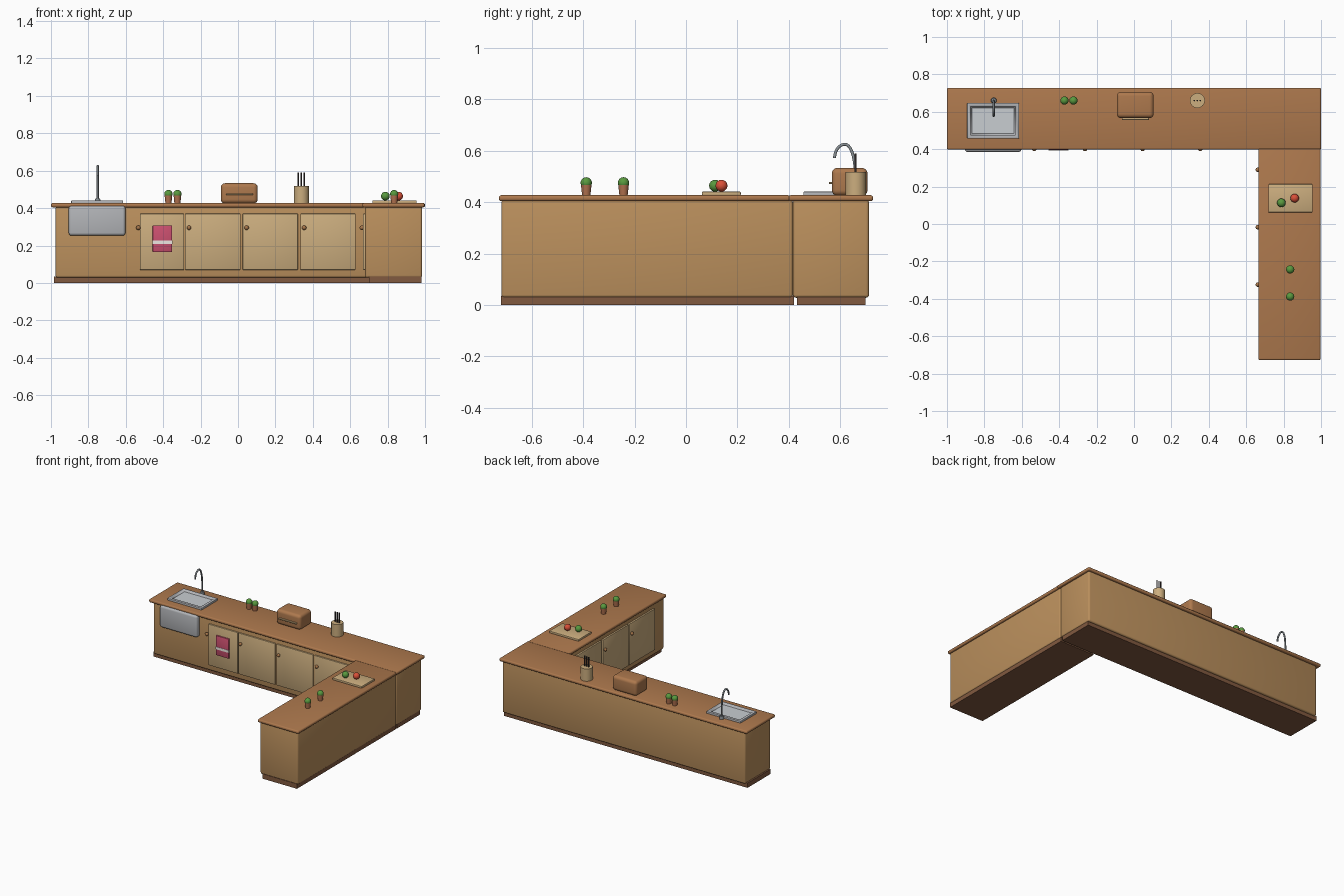
import bpy, bmesh, math
from mathutils import Vector

if "Cube" in bpy.data.objects:
    bpy.data.objects.remove(bpy.data.objects["Cube"])


def mat(name, r, g, b):
    m = bpy.data.materials.new(name)
    m.diffuse_color = (r, g, b, 1)
    m.use_nodes = True
    m.node_tree.nodes["Principled BSDF"].inputs["Base Color"].default_value = m.diffuse_color
    return m


WOOD = mat("cabinet_wood", 0.50, 0.28, 0.11)
TOP = mat("counter_wood", 0.42, 0.19, 0.075)
DARK = mat("plinth_wood", 0.22, 0.10, 0.05)
PALE = mat("pale_wood", 0.60, 0.42, 0.21)
KNOB = mat("knob_wood", 0.38, 0.18, 0.07)
STEEL = mat("steel", 0.45, 0.46, 0.48)
BASIN = mat("basin_steel", 0.58, 0.61, 0.64)
CHROME = mat("chrome", 0.25, 0.28, 0.30)
PINK = mat("towel_pink", 0.60, 0.08, 0.16)
WHITE = mat("white", 0.85, 0.80, 0.75)
GREEN = mat("green", 0.10, 0.32, 0.05)
RED = mat("red", 0.70, 0.08, 0.04)
CLAY = mat("clay", 0.45, 0.17, 0.08)
BLACK = mat("dark_utensil", 0.04, 0.03, 0.03)


def smooth(ob):
    bpy.ops.object.select_all(action='DESELECT')
    ob.select_set(True)
    bpy.context.view_layer.objects.active = ob
    bpy.ops.object.shade_smooth_by_angle(angle=math.radians(40))


def finish(name, bm, material):
    me = bpy.data.meshes.new(name)
    bm.to_mesh(me)
    bm.free()
    ob = bpy.data.objects.new(name, me)
    bpy.context.collection.objects.link(ob)
    me.materials.append(material)
    smooth(ob)
    return ob


def box(name, x, y, z, material, bevel=0.0, seg=3):
    """Box from (min, max) ranges, with rounded edges."""
    bm = bmesh.new()
    bmesh.ops.create_cube(bm, size=1)
    for v in bm.verts:
        v.co = Vector([(a + b) / 2 + c * (b - a) for (a, b), c in zip((x, y, z), v.co)])
    if bevel:
        bmesh.ops.bevel(bm, geom=bm.edges[:], offset=bevel, segments=seg,
                        profile=0.5, affect='EDGES')
    return finish(name, bm, material)


def ball(name, loc, r, material):
    bm = bmesh.new()
    bmesh.ops.create_uvsphere(bm, u_segments=24, v_segments=14, radius=r)
    bmesh.ops.translate(bm, verts=bm.verts, vec=loc)
    return finish(name, bm, material)


def cone(name, x, y, z0, z1, r0, r1, material):
    bm = bmesh.new()
    bmesh.ops.create_cone(bm, cap_ends=True, segments=24, radius1=r0, radius2=r1, depth=z1 - z0)
    bmesh.ops.translate(bm, verts=bm.verts, vec=(x, y, (z0 + z1) / 2))
    return finish(name, bm, material)


def inset_recess(ob, width, depth):
    """Sink the large upward face of a box to form a tray."""
    bm = bmesh.new()
    bm.from_mesh(ob.data)
    top = max((f for f in bm.faces if f.normal.z > 0.99), key=lambda f: f.calc_area())
    bmesh.ops.inset_individual(bm, faces=[top], thickness=width)
    ret = bmesh.ops.extrude_discrete_faces(bm, faces=[top])
    bmesh.ops.translate(bm, verts=ret["faces"][0].verts, vec=(0, 0, -depth))
    bm.to_mesh(ob.data)
    bm.free()


# Cabinet bodies, plinths and worktops of the two legs
box("main_cabinet", (-0.975, 0.985), (0.416, 0.712), (0.028, 0.41), WOOD, 0.012)
box("wing_cabinet", (0.68, 0.985), (-0.718, 0.416), (0.028, 0.41), WOOD, 0.012)
box("main_plinth", (-0.985, 0.98), (0.432, 0.698), (0, 0.035), DARK)
box("wing_plinth", (0.70, 0.98), (-0.72, 0.42), (0, 0.035), DARK)
box("main_worktop", (-1, 1), (0.398, 0.728), (0.404, 0.427), TOP, 0.009)
box("wing_worktop", (0.665, 0.997), (-0.728, 0.405), (0.404, 0.427), TOP, 0.009)

# Main doors and knobs
for i, (a, b) in enumerate([(-0.525, -0.288), (-0.283, 0.013), (0.025, 0.32), (0.333, 0.628)]):
    box(f"main_door_{i}", (a, b), (0.406, 0.43), (0.07, 0.37), PALE, 0.003, 2)
    kx = -0.533 if i == 0 else a + 0.021
    ball(f"main_knob_{i}", (kx, 0.401, 0.295), 0.012, KNOB)

# Wing doors and knobs
for i in range(3):
    y = 0.311 - 0.307 * i
    box(f"wing_door_{i}", (0.668, 0.69), (y - 0.295, y), (0.07, 0.37), PALE, 0.003, 2)
    ball(f"wing_knob_{i}", (0.662, y - 0.021, 0.295), 0.012, KNOB)

# Sink apron, rim and basin
box("sink_apron", (-0.905, -0.602), (0.385, 0.44), (0.253, 0.412), STEEL, 0.015)
rim = box("sink_rim", (-0.892, -0.615), (0.457, 0.647), (0.42, 0.441), STEEL, 0.003, 2)
inset_recess(rim, 0.022, 0.011)
box("sink_basin", (-0.866, -0.641), (0.483, 0.621), (0.425, 0.432), BASIN)

# Faucet: straight riser with a hooked end
cone("faucet_base", -0.75, 0.66, 0.425, 0.45, 0.016, 0.013, CHROME)
cu = bpy.data.curves.new("faucet_spout", 'CURVE')
cu.dimensions = '3D'
cu.bevel_depth = 0.006
cu.bevel_resolution = 3
cu.use_fill_caps = True
sp = cu.splines.new('BEZIER')
pts = [(0.66, 0.44), (0.657, 0.54), (0.618, 0.625), (0.578, 0.572)]
tans = [(0, 0.03), (-0.003, 0.035), (-0.024, 0), (0, -0.025)]
sp.bezier_points.add(3)
for p, (y, z), (ty, tz) in zip(sp.bezier_points, pts, tans):
    p.co = (-0.75, y, z)
    p.handle_left_type = p.handle_right_type = 'FREE'
    p.handle_left = (-0.75, y - ty, z - tz)
    p.handle_right = (-0.75, y + ty, z + tz)
faucet = bpy.data.objects.new("faucet_spout", cu)
bpy.context.collection.objects.link(faucet)
cu.materials.append(CHROME)

# Hanging towel with a stripe
box("towel", (-0.456, -0.352), (0.396, 0.41), (0.165, 0.308), PINK, 0.003, 2)
box("towel_stripe", (-0.457, -0.351), (0.394, 0.41), (0.209, 0.227), WHITE)

# Potted plants
for i, (x, y) in enumerate([(-0.372, 0.66), (-0.324, 0.66), (0.835, -0.243), (0.835, -0.388)]):
    cone(f"plant_pot_{i}", x, y, 0.425, 0.472, 0.016, 0.021, CLAY)
    ball(f"plant_{i}", (x, y, 0.475), 0.022, GREEN)

# Bread box with a front handle
box("bread_box", (-0.092, 0.105), (0.567, 0.706), (0.425, 0.533), TOP, 0.022, 5)
box("bread_box_handle", (-0.065, 0.08), (0.556, 0.572), (0.47, 0.479), PALE, 0.002, 1)

# Utensil jar
cone("utensil_jar", 0.339, 0.66, 0.425, 0.517, 0.04, 0.04, PALE)
for i in range(3):
    cone(f"utensil_{i}", 0.323 + 0.016 * i, 0.66, 0.5, 0.59, 0.004, 0.004, BLACK)

# Cutting board with fruit
box("cutting_board", (0.718, 0.955), (0.062, 0.213), (0.425, 0.441), PALE, 0.004, 2)
ball("green_fruit", (0.788, 0.113, 0.464), 0.023, GREEN)
ball("red_fruit", (0.859, 0.138, 0.464), 0.023, RED)
